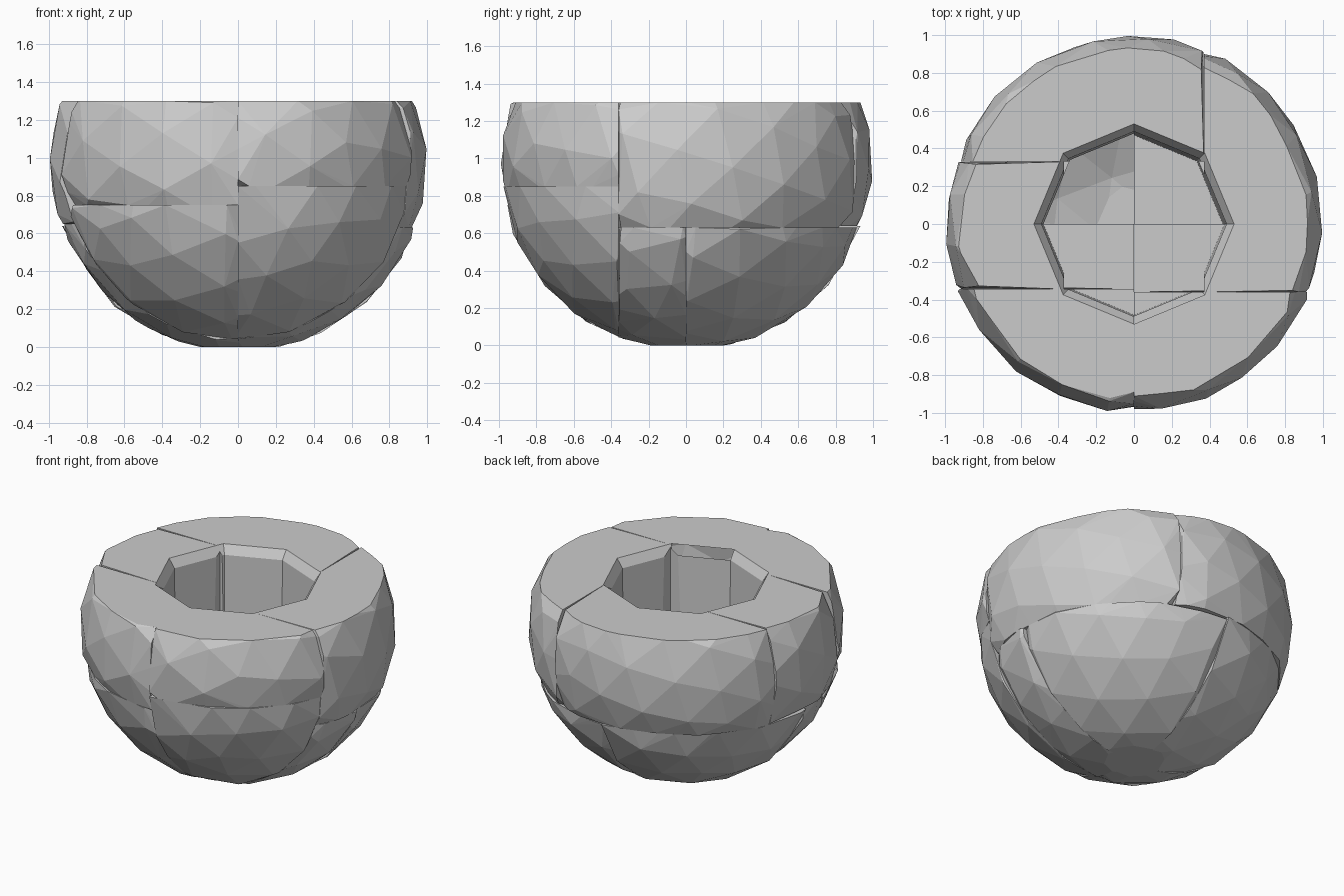
import bpy, bmesh, math, random
from mathutils import Vector, Matrix

if "Cube" in bpy.data.objects:
    bpy.data.objects.remove(bpy.data.objects["Cube"])

R, CZ, TOP = 1.0, 0.97, 1.3
B = 3.0  # "open" side of a cell


def link(bm, name):
    me = bpy.data.meshes.new(name)
    bm.to_mesh(me)
    bm.free()
    ob = bpy.data.objects.new(name, me)
    bpy.context.collection.objects.link(ob)
    return ob


def hull(bm):
    r = bmesh.ops.convex_hull(bm, input=bm.verts[:])
    junk = [g for g in r['geom_interior'] + r['geom_unused'] if isinstance(g, bmesh.types.BMVert)]
    bmesh.ops.delete(bm, geom=list(set(junk)), context='VERTS')
    bmesh.ops.recalc_face_normals(bm, faces=bm.faces[:])


# One cut stone: rough ball clipped to a box cell, seam edges worn inward
def stone(name, seed, x0, x1, y0, y1, z0, z1, cutter=None):
    rnd = random.Random(seed)
    bm = bmesh.new()
    bmesh.ops.create_icosphere(bm, subdivisions=3, radius=R)
    rot = Matrix.Rotation(rnd.uniform(0, 6), 4, 'Z') @ Matrix.Rotation(rnd.uniform(0, 1), 4, 'X')
    bm.transform(rot)
    bm.verts.ensure_lookup_table()
    keep = bm.verts[:]
    rnd.shuffle(keep)
    bmesh.ops.delete(bm, geom=keep[180:], context='VERTS')
    bm.transform(Matrix.Translation((0, 0, CZ)))
    hull(bm)
    planes = [((x0, 0, 0), (-1, 0, 0)), ((x1, 0, 0), (1, 0, 0)),
              ((0, y0, 0), (0, -1, 0)), ((0, y1, 0), (0, 1, 0)),
              ((0, 0, z0), (0, 0, -1)), ((0, 0, z1), (0, 0, 1))]
    for co, no in planes:
        bmesh.ops.bisect_plane(bm, geom=bm.verts[:] + bm.edges[:] + bm.faces[:],
                               plane_co=co, plane_no=no, clear_outer=True)
        es = [e for e in bm.edges if e.is_boundary]
        if es:
            bmesh.ops.contextual_create(bm, geom=es)
    # wear the outer corners
    for v in bm.verts:
        c = v.co
        near = [abs(c.x - x0), abs(c.x - x1), abs(c.y - y0), abs(c.y - y1),
                abs(c.z - z0), abs(c.z - z1)]
        hits = sum(d < 1e-4 for d in near)
        if hits and c.z > 0.01 and math.hypot(c.x, c.y) > 0.6:
            k = rnd.uniform(0.94, 1.0) if hits > 1 else rnd.uniform(0.97, 1.0)
            c.x *= k
            c.y *= k
            c.x, c.y = max(c.x, x0), max(c.y, y0)
            c.x, c.y = min(c.x, x1), min(c.y, y1)
    hull(bm)
    bmesh.ops.dissolve_limit(bm, angle_limit=0.01, verts=bm.verts[:], edges=bm.edges[:])
    ob = link(bm, name)
    if cutter:
        m = ob.modifiers.new("hole", 'BOOLEAN')
        m.operation, m.solver, m.object = 'DIFFERENCE', 'EXACT', cutter
    return ob


# Eight-sided hole cutter with a flared lip
def hole(name, levels):
    bm = bmesh.new()
    for z, r in levels:
        for i in range(8):
            a = i * math.pi / 4
            bm.verts.new((r * math.cos(a), r * math.sin(a), z))
    bm.verts.ensure_lookup_table()
    v = bm.verts
    for k in range(len(levels) - 1):
        for i in range(8):
            j = (i + 1) % 8
            bm.faces.new((v[k*8+i], v[k*8+j], v[k*8+8+j], v[k*8+8+i]))
    bm.faces.new([v[i] for i in range(8)])
    bm.faces.new([v[len(v) - 8 + i] for i in range(8)])
    bmesh.ops.recalc_face_normals(bm, faces=bm.faces[:])
    ob = link(bm, name)
    ob.hide_render = True
    ob.hide_set(True)
    ob.display_type = 'WIRE'
    return ob


well = hole("well_cutter", [(0.12, 0.47), (1.24, 0.49), (TOP, 0.53), (1.5, 0.66)])

# Upper ring of stones around the well
stone("upper_front_left_stone", 3, -B, 0, -B, -0.345, 0.75, TOP, well)
stone("upper_front_right_stone", 3, 0, B, -B, -0.36, 0.85, TOP, well)
stone("upper_right_stone", 8, 0.37, B, -0.36, B, 0.63, TOP, well)
stone("upper_back_stone", 5, -B, 0.37, 0.33, B, 0.64, TOP, well)
stone("upper_left_stone", 11, -B, -0.37, -0.345, 0.33, 0.65, TOP, well)

# Lower stones: front pair, solid middle pair, hollow back pair
stone("lower_front_left_stone", 21, -B, 0, -B, -0.345, 0, 0.75)
stone("lower_front_right_stone", 22, 0, B, -B, -0.36, 0, 0.85)
stone("lower_middle_left_stone", 23, -B, 0, -0.345, 0, 0, 0.65)
stone("lower_middle_right_stone", 24, 0, B, -0.36, 0, 0, 0.63)
stone("lower_back_left_stone", 25, -B, 0, 0, B, 0, 0.64, well)
stone("lower_back_right_stone", 26, 0, B, 0, B, 0, 0.63, well)
